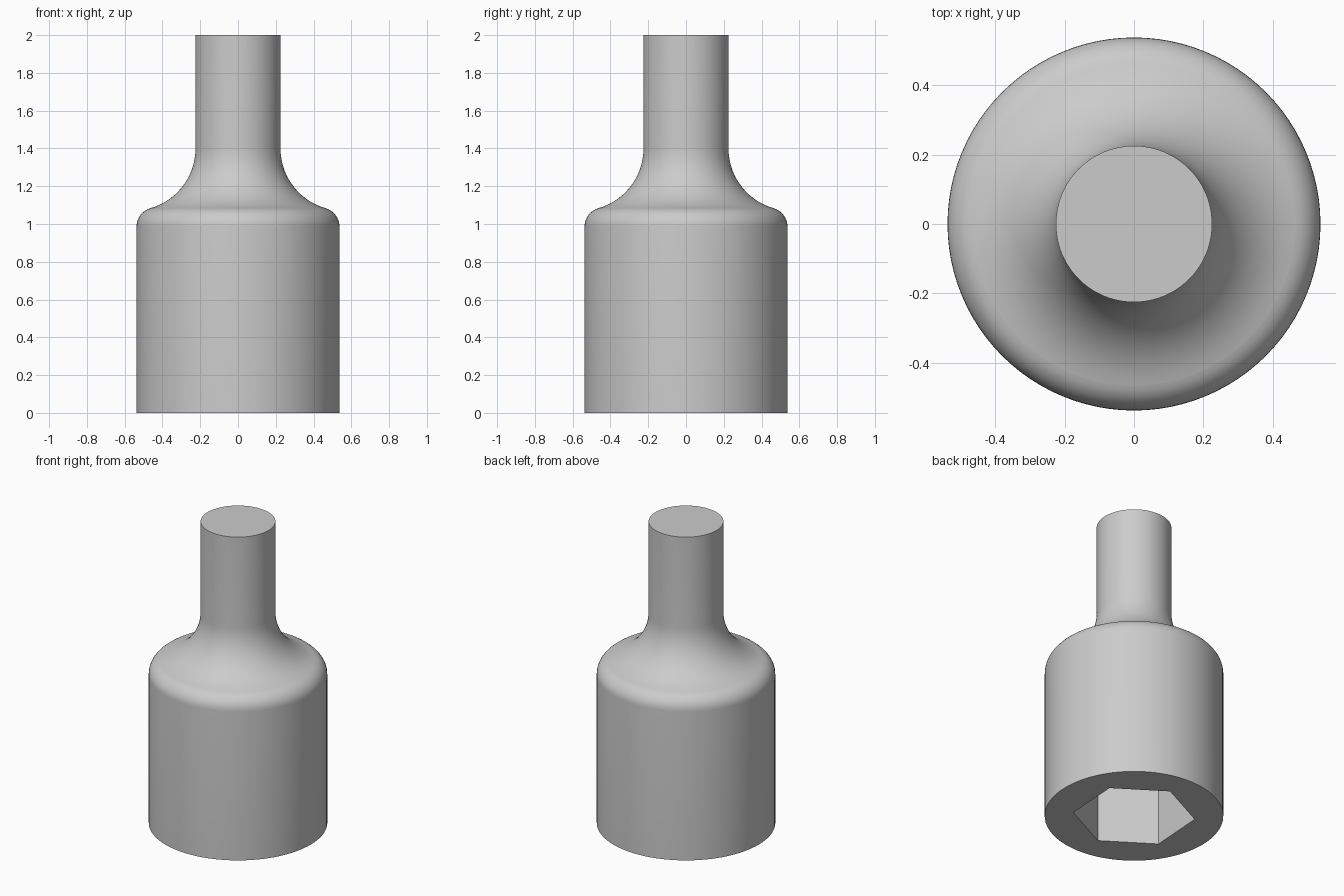
import bpy, bmesh, math

if "Cube" in bpy.data.objects:
    bpy.data.objects.remove(bpy.data.objects["Cube"])

SEGMENTS = 96
HEX_RADIUS, HEX_TURN, HEX_DEPTH = 0.367, math.radians(26.3), 0.75


def arc(cx, cz, r, start, end, steps):
    """Points (radius, height) along a circular arc, angles in degrees."""
    pts = []
    for i in range(steps + 1):
        a = math.radians(start + (end - start) * i / steps)
        pts.append((cx + r * math.cos(a), cz + r * math.sin(a)))
    return pts


def ring(bm, r, z, n, turn=0.0):
    return [bm.verts.new((r * math.cos(turn + math.tau * i / n),
                          r * math.sin(turn + math.tau * i / n), z)) for i in range(n)]


def bridge(bm, a, b):
    n = len(a)
    for i in range(n):
        j = (i + 1) % n
        bm.faces.new((a[i], a[j], b[j], b[i]))


def loop_edges(bm, loop):
    return [bm.edges.get((loop[i - 1], loop[i])) for i in range(len(loop))]


# Outer profile: barrel, rounded shoulder, concave neck, shank
profile = [(0.537, 0.0)]
profile += arc(0.437, 0.987, 0.10, 0, 74.5, 8)
profile += arc(0.554, 1.40, 0.329, 254.5, 180, 14)
profile += [(0.225, 2.0)]

bm = bmesh.new()
rings = [ring(bm, r, z, SEGMENTS) for r, z in profile]
for lower, upper in zip(rings, rings[1:]):
    bridge(bm, lower, upper)
bm.faces.new(rings[-1])

# Hexagonal socket with a flat floor
mouth = ring(bm, HEX_RADIUS, 0.0, 6, HEX_TURN)
floor = ring(bm, HEX_RADIUS, HEX_DEPTH, 6, HEX_TURN)
bridge(bm, mouth, floor)
bm.faces.new(floor)

# Flat rim between the barrel and the hexagon
bmesh.ops.triangle_fill(bm, use_beauty=True, normal=(0, 0, -1),
                        edges=loop_edges(bm, rings[0]) + loop_edges(bm, mouth))
bmesh.ops.recalc_face_normals(bm, faces=bm.faces[:])

mesh = bpy.data.meshes.new("hex_socket_bit")
bm.to_mesh(mesh)
bm.free()
socket = bpy.data.objects.new("hex_socket_bit", mesh)
bpy.context.collection.objects.link(socket)

# Plain grey metal
grey = bpy.data.materials.new("grey_metal")
grey.diffuse_color = (0.6, 0.6, 0.6, 1.0)
grey.use_nodes = True
grey.node_tree.nodes["Principled BSDF"].inputs["Base Color"].default_value = grey.diffuse_color
mesh.materials.append(grey)

bpy.context.view_layer.objects.active = socket
socket.select_set(True)
bpy.ops.object.shade_smooth_by_angle(angle=math.radians(30))
